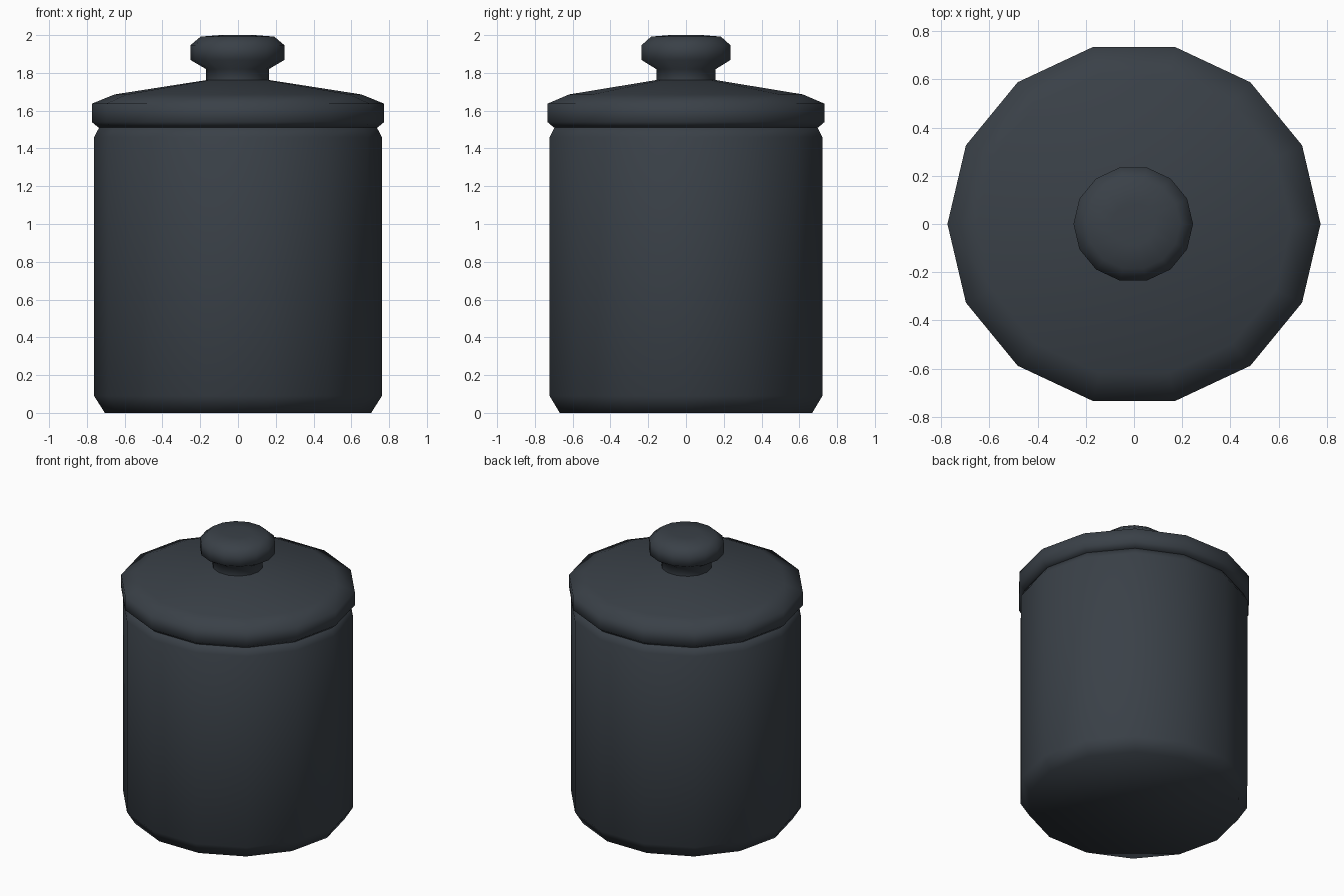
import bpy, bmesh, math

SIDES = 14
DEPTH = 0.972  # the jar is slightly narrower front to back

cube = bpy.data.objects.get("Cube")
if cube:
    bpy.data.objects.remove(cube, do_unlink=True)

slate = bpy.data.materials.new("dark_slate")
slate.use_nodes = True
colour = (0.042, 0.052, 0.064, 1)
slate.diffuse_color = colour
bsdf = slate.node_tree.nodes["Principled BSDF"]
bsdf.inputs["Base Color"].default_value = colour
bsdf.inputs["Roughness"].default_value = 0.7


def lathe(name, profile, x=0.0, smooth=75):
    """Closed turned part from (radius, height) points, bottom to top."""
    bm = bmesh.new()
    rings = []
    for r, z in profile:
        angles = [2 * math.pi * i / SIDES for i in range(SIDES)]
        rings.append([bm.verts.new((x + r * math.cos(a), r * DEPTH * math.sin(a), z))
                      for a in angles])
    for low, high in zip(rings, rings[1:]):
        for i in range(SIDES):
            j = (i + 1) % SIDES
            bm.faces.new((low[i], low[j], high[j], high[i]))
    bm.faces.new(rings[0][::-1])
    bm.faces.new(rings[-1])
    mesh = bpy.data.meshes.new(name)
    bm.to_mesh(mesh)
    bm.free()
    mesh.materials.append(slate)
    obj = bpy.data.objects.new(name, mesh)
    bpy.context.collection.objects.link(obj)
    bpy.ops.object.select_all(action="DESELECT")
    obj.select_set(True)
    bpy.context.view_layer.objects.active = obj
    bpy.ops.object.shade_smooth_by_angle(angle=math.radians(smooth))
    return obj


# Jar body with chamfered foot and shoulder
lathe("jar_body", [(0.705, 0), (0.762, 0.09), (0.762, 1.46), (0.73, 1.52)])

# Lid with a rounded rim and a shallow sloping top
lathe("lid", [(0.74, 1.512), (0.774, 1.54), (0.774, 1.637), (0.653, 1.686),
              (0.166, 1.762)])

# Neck and domed knob
lathe("lid_knob", [(0.166, 1.755), (0.166, 1.82), (0.248, 1.868), (0.248, 1.947),
                   (0.195, 1.992), (0.09, 2.0)], x=-0.003)
